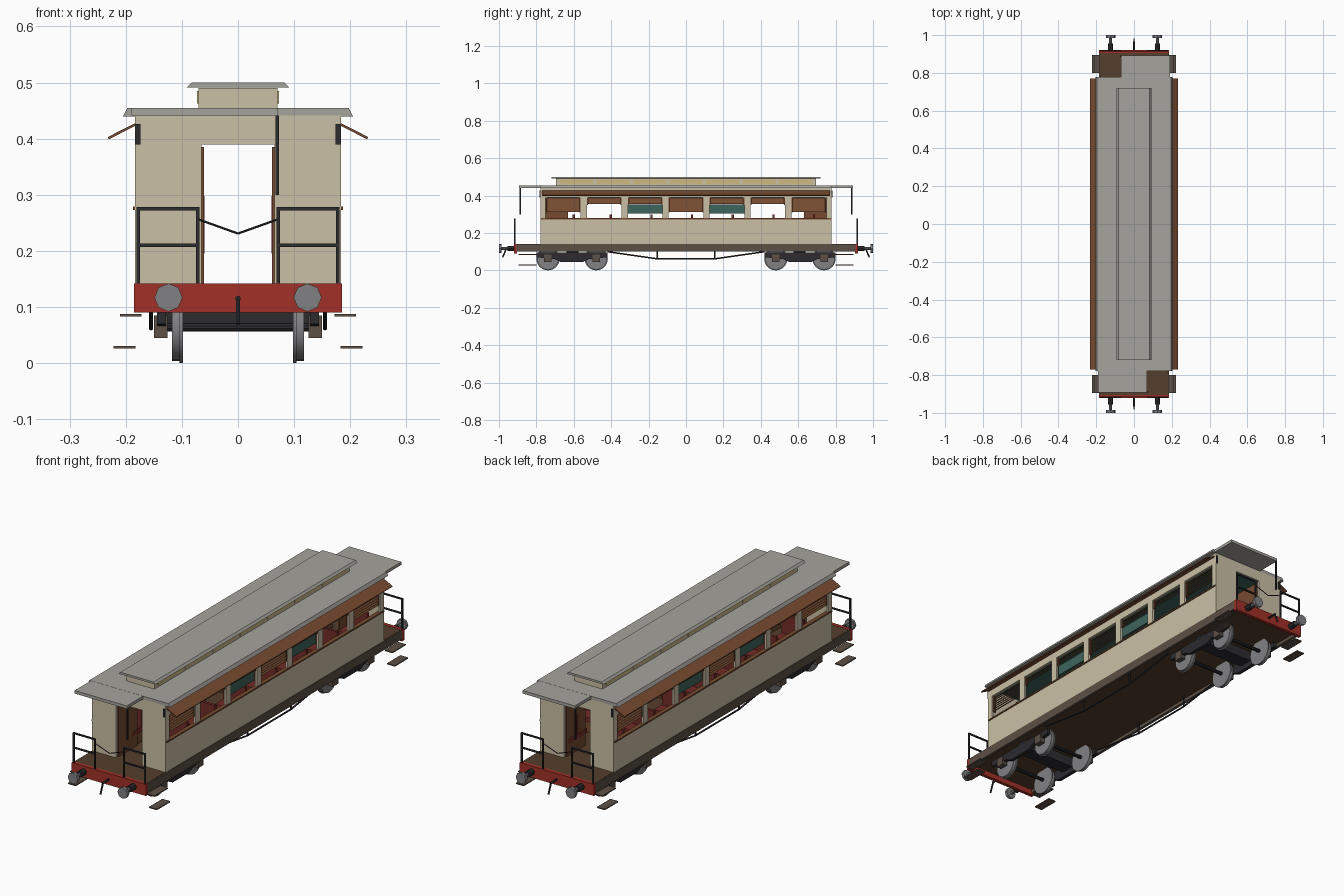
import bpy, bmesh, math
from mathutils import Vector

def mat(name, c):
    m = bpy.data.materials.new(name)
    m.diffuse_color = (*c, 1)
    return m

CREAM = mat("cream", (0.60, 0.53, 0.38))
RED = mat("red", (0.36, 0.03, 0.02))
ROOF = mat("roof_grey", (0.38, 0.37, 0.34))
BROWN = mat("floor_brown", (0.09, 0.05, 0.025))
SOLE = mat("sole_brown", (0.11, 0.08, 0.06))
WOOD = mat("wood", (0.18, 0.07, 0.03))
SEAT = mat("seat_red", (0.17, 0.025, 0.02))
TEAL = mat("teal", (0.05, 0.13, 0.11))
GLASS = mat("amber", (0.62, 0.50, 0.22))
BLACK = mat("iron", (0.025, 0.025, 0.03))
STEEL = mat("steel", (0.22, 0.22, 0.23))

def prism(name, pts, axis, a, b, m):
    """Extrude a 2D profile along an axis from a to b."""
    bm = bmesh.new()
    put = {'x': lambda u, v, w: (w, u, v), 'y': lambda u, v, w: (u, w, v), 'z': lambda u, v, w: (u, v, w)}[axis]
    lo = [bm.verts.new(put(u, v, a)) for u, v in pts]
    hi = [bm.verts.new(put(u, v, b)) for u, v in pts]
    bm.faces.new(lo)
    bm.faces.new(hi[::-1])
    n = len(pts)
    for i in range(n):
        bm.faces.new((lo[i], hi[i], hi[(i + 1) % n], lo[(i + 1) % n]))
    bmesh.ops.recalc_face_normals(bm, faces=bm.faces[:])
    me = bpy.data.meshes.new(name)
    bm.to_mesh(me)
    bm.free()
    ob = bpy.data.objects.new(name, me)
    bpy.context.collection.objects.link(ob)
    me.materials.append(m)
    return ob

def box(name, x0, x1, y0, y1, z0, z1, m):
    x0, x1 = sorted((x0, x1))
    y0, y1 = sorted((y0, y1))
    return prism(name, [(x0, y0), (x1, y0), (x1, y1), (x0, y1)], 'z', z0, z1, m)

def rod(name, p, q, r, m, n=8, smooth=False):
    p, q = Vector(p), Vector(q)
    bpy.ops.mesh.primitive_cylinder_add(vertices=n, radius=r, depth=(q - p).length, location=(p + q) / 2)
    ob = bpy.context.object
    ob.name = name
    ob.rotation_euler = (q - p).to_track_quat('Z', 'Y').to_euler()
    ob.data.materials.append(m)
    if smooth:
        bpy.ops.object.shade_smooth_by_angle(angle=math.radians(35))
    return ob

# underframe
box("floor", -0.18, 0.18, -0.905, 0.905, 0.115, 0.141, BROWN)
for s in (-1, 1):
    box("sole_bar", s * 0.172, s * 0.185, -0.905, 0.905, 0.10, 0.14, SOLE)
    # truss rod
    path = [(-0.42, 0.10), (-0.155, 0.062), (0.155, 0.062), (0.42, 0.10)]
    for (y0, z0), (y1, z1) in zip(path, path[1:]):
        rod("truss_rod", (s * 0.155, y0, z0), (s * 0.155, y1, z1), 0.004, BLACK, 6)
    for y in (-0.155, 0.155):
        rod("truss_post", (s * 0.155, y, 0.062), (s * 0.155, y, 0.116), 0.004, BLACK, 6)

# bogies
for e in (-1, 1):
    box("bogie_bolster", -0.13, 0.13, e * 0.575, e * 0.64, 0.07, 0.115, BLACK)
    for s in (-1, 1):
        prism("bogie_frame", [(e * 0.42, 0.095), (e * 0.80, 0.095), (e * 0.80, 0.07), (e * 0.70, 0.06),
                              (e * 0.67, 0.045), (e * 0.55, 0.045), (e * 0.52, 0.06), (e * 0.42, 0.07)],
              'x', s * 0.128, s * 0.144, BLACK)
    for y in (0.48, 0.738):
        rod("axle", (-0.14, e * y, 0.064), (0.14, e * y, 0.064), 0.008, BLACK, 10, True)
        for s in (-1, 1):
            rod("wheel", (s * 0.103, e * y, 0.061), (s * 0.118, e * y, 0.061), 0.057, STEEL, 24, True)
            rod("wheel_flange", (s * 0.098, e * y, 0.062), (s * 0.104, e * y, 0.062), 0.062, STEEL, 24, True)
            box("axle_box", s * 0.126, s * 0.150, e * y - 0.02, e * y + 0.02, 0.045, 0.085, SOLE)

# side walls, windows and awnings
H = 0.775
for s in (-1, 1):
    box("lower_side_panel", s * 0.173, s * 0.183, -H, H, 0.14, 0.275, CREAM)
    box("window_sill", s * 0.168, s * 0.187, -H, H, 0.273, 0.279, WOOD)
    box("letterboard", s * 0.173, s * 0.183, -H, H, 0.39, 0.441, CREAM)
    box("lining_strip", s * 0.165, s * 0.172, -H, H, 0.385, 0.40, TEAL)
    for i in range(8):
        y = max(-0.7625, min(0.7625, -0.766 + i * 0.2189))
        w = 0.0125 if i in (0, 7) else 0.017
        box("window_post", s * 0.173, s * 0.183, y - w, y + w, 0.275, 0.39, CREAM)
    for i in range(7):
        yc = (i - 3) * 0.2189 * s
        y0, y1 = yc - 0.093, yc + 0.093
        low = 0.31 if i in (0, 3, 6) else 0.35
        # louvred shutters
        n = round((0.388 - low) / 0.011)
        for k in range(n):
            z = 0.388 - 0.011 * k
            prism("louvre_slat", [(s * 0.168, z), (s * 0.171, z), (s * 0.179, z - 0.011), (s * 0.176, z - 0.011)],
                  'y', y0, y1, WOOD)
        for y in (y0, y1 - 0.006):
            box("shutter_stile", s * 0.167, s * 0.179, y, y + 0.006, low, 0.39, WOOD)
        if i in (2, 4):
            box("window_blind", s * 0.168, s * 0.171, y0, y1, 0.305, 0.352, TEAL)
    prism("awning", [(s * 0.183, 0.428), (s * 0.232, 0.403), (s * 0.230, 0.399), (s * 0.183, 0.423)],
          'y', -0.77, 0.77, WOOD)
    for e in (-1, 1):
        box("awning_bracket", s * 0.174, s * 0.183, e * 0.77, e * 0.782, 0.39, 0.426, BLACK)

# end walls, open doors
for e in (-1, 1):
    for s in (-1, 1):
        box("end_wall", s * 0.065, s * 0.1835, e * 0.765, e * 0.777, 0.14, 0.441, CREAM)
        box("open_door", s * 0.061, s * 0.066, e * 0.764, e * 0.63, 0.142, 0.385, WOOD)
    box("door_header", -0.065, 0.065, e * 0.765, e * 0.777, 0.39, 0.441, CREAM)

# seats
for i in range(7):
    y = -0.62 + i * 0.2175
    if i == 0: y += 0.02
    for s in (-1, 1):
        box("seat_back", s * 0.060, s * 0.17, y - 0.006, y + 0.006, 0.195, 0.298, SEAT)
        box("seat_cushion", s * 0.060, s * 0.17, y - 0.065, y + 0.065, 0.195, 0.215, SEAT)
        box("seat_base", s * 0.068, s * 0.165, y - 0.05, y + 0.05, 0.141, 0.195, WOOD)

# roof and clerestory
prism("main_roof", [(-0.205, 0.44), (0.205, 0.44), (0.197, 0.455), (-0.197, 0.455)], 'y', -0.777, 0.777, ROOF)
box("ceiling", -0.172, 0.172, -0.764, 0.764, 0.434, 0.44, TEAL)
box("clerestory_wall", -0.07, 0.07, -0.695, 0.695, 0.455, 0.49, CREAM)
prism("clerestory_roof", [(-0.092, 0.491), (0.092, 0.491), (0.083, 0.5), (-0.083, 0.5)], 'y', -0.72, 0.72, ROOF)
for s in (-1, 1):
    for i in range(7):
        yc = (i - 3) * 0.195
        box("clerestory_window", s * 0.069, s * 0.073, yc - 0.088, yc + 0.088, 0.463, 0.485, GLASS)

# platforms: the two ends are rotated copies of each other
for e in (-1, 1):
    box("platform_roof", -e * 0.07, e * 0.19, e * 0.775, e * 0.892, 0.441, 0.4545, ROOF)
    box("roof_post", -e * 0.067, -e * 0.073, e * 0.883, e * 0.891, 0.30, 0.441, BLACK)
    box("headstock", -0.185, 0.185, e * 0.904, e * 0.92, 0.09, 0.142, RED)
    for s in (-1, 1):
        # railing
        for x in (0.072, 0.178):
            box("rail_post", s * (x - 0.003), s * (x + 0.003), e * 0.912, e * 0.919, 0.14, 0.278, BLACK)
        for z in (0.21, 0.275):
            box("rail", s * 0.07, s * 0.181, e * 0.912, e * 0.919, z - 0.003, z + 0.003, BLACK)
        rod("chain", (s * 0.07, e * 0.915, 0.256), (0, e * 0.915, 0.231), 0.002, BLACK, 6)
        # buffer
        rod("buffer_sleeve", (s * 0.124, e * 0.918, 0.117), (s * 0.124, e * 0.955, 0.117), 0.014, BLACK, 8)
        rod("buffer_shank", (s * 0.124, e * 0.95, 0.117), (s * 0.124, e * 0.99, 0.117), 0.008, STEEL, 8)
        rod("buffer_head", (s * 0.124, e * 0.986, 0.117), (s * 0.124, e * 1.0, 0.117), 0.025, STEEL, 8)
        # steps
        box("upper_step", s * 0.172, s * 0.21, e * 0.80, e * 0.895, 0.083, 0.088, SOLE)
        box("lower_step", s * 0.183, s * 0.222, e * 0.80, e * 0.895, 0.026, 0.031, SOLE)
    # coupling hook
    rod("coupling_bar", (0, e * 0.918, 0.115), (0, e * 0.965, 0.115), 0.005, BLACK, 6)
    rod("coupling_link", (0, e * 0.96, 0.118), (0, e * 0.98, 0.07), 0.004, BLACK, 6)
